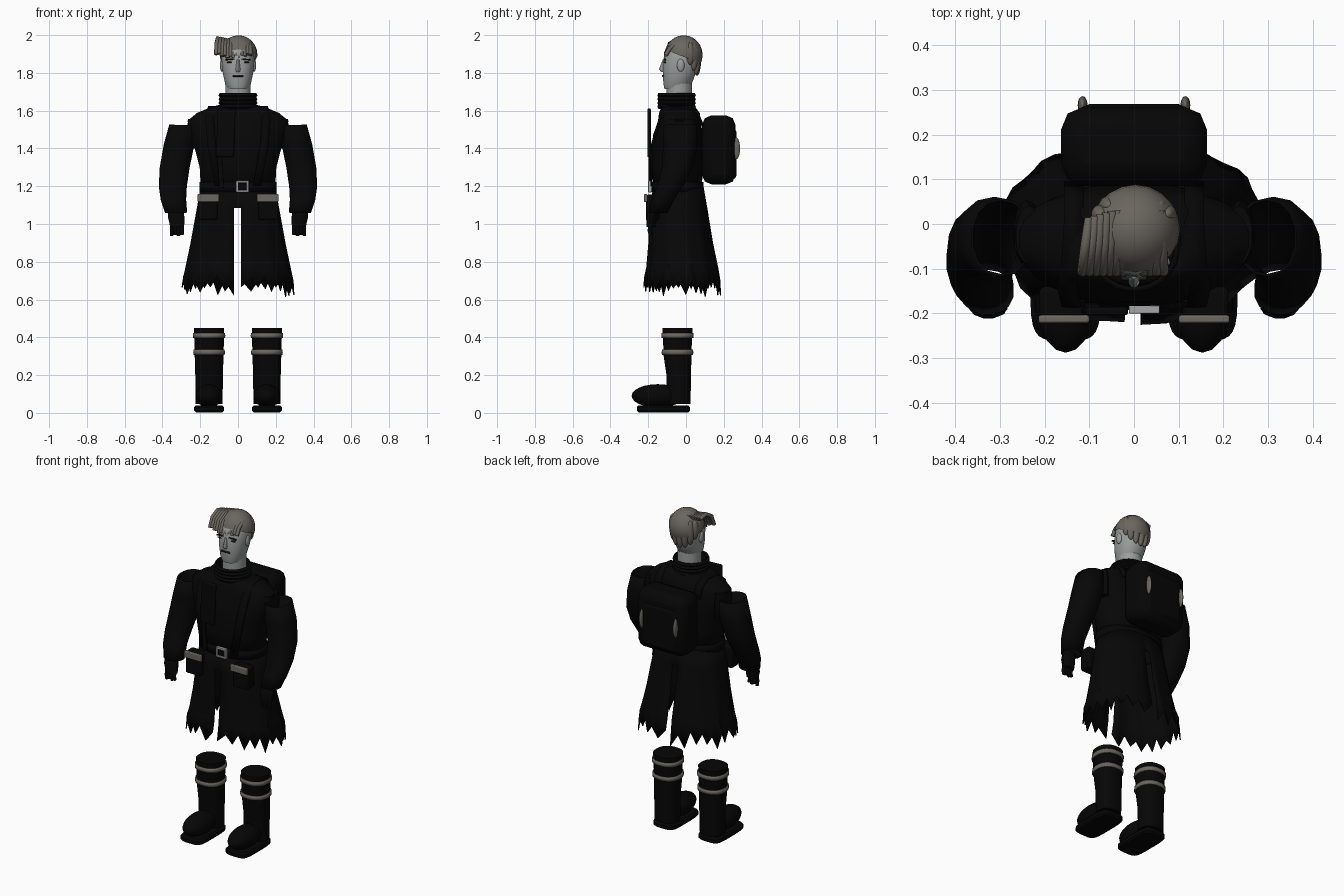
import bpy, bmesh, math, random
from mathutils import Matrix, Vector

random.seed(4)
if "Cube" in bpy.data.objects:
    bpy.data.objects.remove(bpy.data.objects["Cube"])


def material(name, r, g, b):
    m = bpy.data.materials.new(name)
    m.use_nodes = True
    m.diffuse_color = (r, g, b, 1)
    m.node_tree.nodes["Principled BSDF"].inputs["Base Color"].default_value = (r, g, b, 1)
    return m


COAT = material("coat black", .002, .002, .002)
LEATHER = material("leather black", .0017, .0017, .0017)
SKIN = material("pale skin", .32, .34, .335)
HAIR = material("ash hair", .145, .13, .112)
TRIM = material("grey beige trim", .145, .135, .115)
METAL = material("buckle metal", .38, .38, .38)
INK = material("dark feature", .012, .01, .01)


def finish(name, bm, mat, angle=40, bevel=0, thick=0):
    bmesh.ops.recalc_face_normals(bm, faces=bm.faces)
    mesh = bpy.data.meshes.new(name)
    bm.to_mesh(mesh)
    bm.free()
    ob = bpy.data.objects.new(name, mesh)
    bpy.context.collection.objects.link(ob)
    mesh.materials.append(mat)
    bpy.ops.object.select_all(action='DESELECT')
    ob.select_set(True)
    bpy.context.view_layer.objects.active = ob
    bpy.ops.object.shade_smooth_by_angle(angle=math.radians(angle))
    if thick:
        mod = ob.modifiers.new("thickness", 'SOLIDIFY')
        mod.thickness = thick
        mod.offset = 0
    if bevel:
        mod = ob.modifiers.new("bevel", 'BEVEL')
        mod.width = bevel
        mod.segments = 2
    return ob


def oval(a, cx, cy, rx, ry, e):
    c, s = math.cos(a), math.sin(a)
    return (cx + rx * math.copysign(abs(c) ** (2 / e), c),
            cy + ry * math.copysign(abs(s) ** (2 / e), s))


# rings are (z, centre x, centre y, radius x, radius y)
def loft(name, rings, mat, n=20, e=2, caps=True, side=1, thick=0, angle=40):
    bm = bmesh.new()
    rows = []
    for z, cx, cy, rx, ry in rings:
        rows.append([bm.verts.new((*oval(2 * math.pi * (i + .5) / n, cx * side, cy, rx, ry, e), z))
                     for i in range(n)])
    for low, high in zip(rows, rows[1:]):
        for i in range(n):
            j = (i + 1) % n
            bm.faces.new((low[i], low[j], high[j], high[i]))
    if caps:
        bm.faces.new(rows[0])
        bm.faces.new(rows[-1])
    return finish(name, bm, mat, angle, thick=thick)


def ball(name, loc, rad, mat, cut=None):
    bm = bmesh.new()
    mtx = Matrix.Translation(loc) @ Matrix.Diagonal((*rad, 1))
    bmesh.ops.create_uvsphere(bm, u_segments=20, v_segments=12, radius=1, matrix=mtx)
    if cut:
        bmesh.ops.bisect_plane(bm, geom=bm.verts[:] + bm.edges[:] + bm.faces[:],
                               plane_co=cut[0], plane_no=cut[1], clear_inner=True)
    return finish(name, bm, mat)


def box(name, lo, hi, mat, bevel=0, tilt=0):
    bm = bmesh.new()
    lo, hi = Vector(lo), Vector(hi)
    mtx = (Matrix.Translation((lo + hi) / 2) @ Matrix.Rotation(tilt, 4, 'Y')
           @ Matrix.Diagonal((*(hi - lo), 1)))
    bmesh.ops.create_cube(bm, size=1, matrix=mtx)
    return finish(name, bm, mat, bevel=bevel)


def tube(name, pts, rad, mat):
    bm = bmesh.new()
    rows = []
    pts = [Vector(p) for p in pts]
    for k, p in enumerate(pts):
        d = (pts[min(k + 1, len(pts) - 1)] - pts[max(k - 1, 0)]).normalized()
        u = d.cross(Vector((1, 0, 0))).normalized()
        v = d.cross(u)
        rows.append([bm.verts.new(p + rad * (u * math.cos(a) + v * math.sin(a)))
                     for a in [math.pi * i / 4 for i in range(8)]])
    for low, high in zip(rows, rows[1:]):
        for i in range(8):
            bm.faces.new((low[i], low[i - 7], high[i - 7], high[i]))
    bm.faces.new(rows[0])
    bm.faces.new(rows[-1])
    return finish(name, bm, mat, 60)


def ribbon(name, pts, half, mat):
    bm = bmesh.new()
    rows = [[bm.verts.new((x + s * half, y, z)) for s in (-1, 1)] for x, y, z in pts]
    for a, b in zip(rows, rows[1:]):
        bm.faces.new((a[0], a[1], b[1], b[0]))
    return finish(name, bm, mat, thick=.012)


# head and face
loft("neck", [(1.6, 0, -.035, .068, .068), (1.76, 0, -.035, .068, .068)], SKIN)
loft("head", [(1.715, 0, -.06, .052, .054), (1.74, 0, -.045, .068, .075), (1.8, 0, -.035, .081, .088),
              (1.86, 0, -.025, .088, .096), (1.92, 0, -.02, .084, .088), (1.965, 0, -.02, .055, .055),
              (1.985, 0, -.02, .02, .02)], SKIN, 28, 2.2, angle=60)
loft("nose", [(1.805, 0, -.12, .011, .012), (1.82, 0, -.125, .013, .018), (1.87, 0, -.115, .007, .008)], SKIN, 10)
box("mouth", (-.029, -.126, 1.779), (.029, -.112, 1.79), INK, .003)
for s in (1, -1):
    ball("ear", (s * .085, -.028, 1.84), (.011, .02, .034), SKIN)
    ball("eye", (s * .042, -.111, 1.856), (.019, .007, .004), INK)
    box("eyebrow", (s * .042 - .024, -.118, 1.868), (s * .042 + .024, -.105, 1.875), INK, .002, s * .1)

# hair: cap, back locks and swept fringe
ball("hair_cap", (.003, -.012, 1.895), (.1, .1, .104), HAIR, ((0, -.1, 1.92), (0, .37, .93)))
for i in range(7):
    a = math.radians(22 + 136 * i / 6)
    drop = .05 * math.sin(a)
    ball("back_lock", (.08 * math.cos(a), .058 * math.sin(a), 1.92 - drop),
         (.022, .022, .045 + drop * .8), HAIR)
for i in range(13):
    x = -.113 + i * .0148
    out = max(0, -x - .05)
    top = 1.972 + out * .18 - max(0, x) * .2
    end = 1.878 + .008 * (i % 2) + max(0, x) * .25 + out * .3
    tube("fringe_strand", [(x * .88, .03 - out * .3, top - out * .25), (x * .95, -.04, top),
                           (x, -.085, top - .028), (x * 1.02, -.107, end)], .0115, HAIR)

# coat upper body and collar
loft("coat_body", [(1.16, 0, -.045, .192, .125), (1.3, 0, -.045, .2, .13), (1.4, 0, -.045, .226, .135),
                   (1.47, 0, -.043, .25, .128), (1.545, 0, -.035, .265, .11), (1.585, 0, -.035, .215, .105),
                   (1.612, 0, -.04, .15, .09), (1.625, 0, -.038, .105, .074)], COAT, 28, 2.3, False, thick=.008)
for k in range(4):
    z = 1.61 + k * .02
    loft("collar_fold", [(z, 0, -.05, .092, .092), (z + .01, 0, -.05, .1, .099),
                         (z + .022, 0, -.05, .094, .094)], COAT, 24, caps=False, thick=.008)
box("chest_flap", (-.112, -.204, 1.355), (-.018, -.186, 1.61), COAT, .006, .04)
box("flap_tail", (-.105, -.199, 1.19), (-.08, -.189, 1.36), COAT, .002, -.06)

# ragged skirt, split in front and behind
N = 48
SLITS = (N // 4 - 1, 3 * N // 4 - 1)
hem = [.715 + random.uniform(-.02, .015) if i % 2 else .635 + random.uniform(-.025, .035) for i in range(N)]
bm = bmesh.new()
rows = []
skirt = [(1.2, -.04, .195, .13), (1.085, -.04, .215, .15), (.9, -.028, .245, .166),
         (.77, -.02, .272, .185), (None, -.02, .292, .2)]
for z, cy, rx, ry in skirt:
    row = []
    for i in range(N):
        fold = 1 + (.015 if i % 4 < 2 else -.015) * (z is None or z < 1)
        x, y = oval(2 * math.pi * (i + .5) / N, 0, cy, rx * fold, ry * fold, 2.3)
        if i in SLITS or i - 1 in SLITS:
            x = math.copysign(.018, x) - .003
        row.append(bm.verts.new((x, y, hem[i] if z is None else z)))
    rows.append(row)
for k in range(len(rows) - 1):
    for i in range(N):
        if k == 0 or i not in SLITS:
            j = (i + 1) % N
            bm.faces.new((rows[k][i], rows[k + 1][i], rows[k + 1][j], rows[k][j]))
finish("coat_skirt", bm, COAT, 25, thick=.006)

# belt and buckle
loft("belt", [(1.17, 0, -.045, .2, .134), (1.222, 0, -.045, .2, .134)], LEATHER, 28, 2.3, False, thick=.01)
box("buckle_plate", (-.008, -.194, 1.172), (.052, -.18, 1.222), LEATHER)
for z in (1.168, 1.218):
    box("buckle_bar", (-.011, -.2, z), (.057, -.182, z + .011), METAL, .002)
for x in (-.011, .046):
    box("buckle_side", (x, -.2, 1.168), (x + .011, -.182, 1.229), METAL, .002)

# backpack
box("backpack", (-.163, .085, 1.21), (.163, .262, 1.575), LEATHER, .05)
box("backpack_panel", (-.125, .2, 1.235), (.125, .268, 1.51), LEATHER, .025)

for s in (1, -1):
    ball("backpack_tab", (s * .115, .266, 1.4), (.011, .02, .058), TRIM)
    ribbon("shoulder_strap", [(s * .135, .09, 1.52), (s * .135, .06, 1.59), (s * .135, .0, 1.62),
                              (s * .14, -.08, 1.608), (s * .15, -.137, 1.56), (s * .14, -.18, 1.42),
                              (s * .1, -.183, 1.2)], .022, LEATHER)
    # open-ended sleeves, shoulders and gloves
    loft("sleeve", [(1.06, .328, -.15, .057, .05), (1.13, .342, -.122, .066, .056),
                    (1.2, .345, -.085, .073, .066), (1.3, .335, -.045, .078, .08),
                    (1.42, .312, -.03, .08, .088), (1.525, .297, -.03, .066, .085)],
         COAT, 14, 2.2, False, s, .006)
    loft("shoulder_join", [(1.4, .225, -.02, .03, .06), (1.5, .24, -.02, .03, .075),
                           (1.555, .235, -.025, .03, .065)], COAT, 14, side=s)
    loft("glove", [(.985, .322, -.185, .038, .024), (1.03, .326, -.182, .045, .03),
                   (1.075, .33, -.168, .042, .026)], LEATHER, 12, side=s)
    for k in range(4):
        x = s * (.297 + k * .018)
        tube("finger", [(x, -.187, 1.0), (x, -.194, .965), (x, -.187, .945 - .006 * (k % 2))], .01, LEATHER)
    # belt pouches
    box("pouch", (s * .16 - .052, -.212, 1.02), (s * .16 + .052, -.14, 1.155), LEATHER, .012)
    box("pouch_flap", (s * .157 - .057, -.222, 1.117), (s * .157 + .057, -.204, 1.159), TRIM, .005)
    # boots
    loft("boot_shaft", [(.046, .153, -.038, .072, .062), (.2, .153, -.038, .074, .066),
                        (.3, .153, -.045, .077, .074), (.45, .153, -.045, .081, .08)], LEATHER, 20, 2.3, side=s)
    ball("boot_toe", (s * .153, -.15, .09), (.071, .138, .062), LEATHER)
    loft("boot_sole", [(.003, .153, -.12, .07, .132), (.012, .153, -.12, .079, .141),
                       (.03, .153, -.12, .079, .141), (.04, .153, -.12, .07, .132)],
         LEATHER, 28, 4.5, side=s)
    for z, r in ((.308, .08), (.396, .082)):
        loft("boot_band", [(z, .153, -.045, r, r), (z + .012, .153, -.045, r + .002, r + .002),
                           (z + .026, .153, -.045, r, r)], TRIM, 20, 2.3, False, s, .006)
